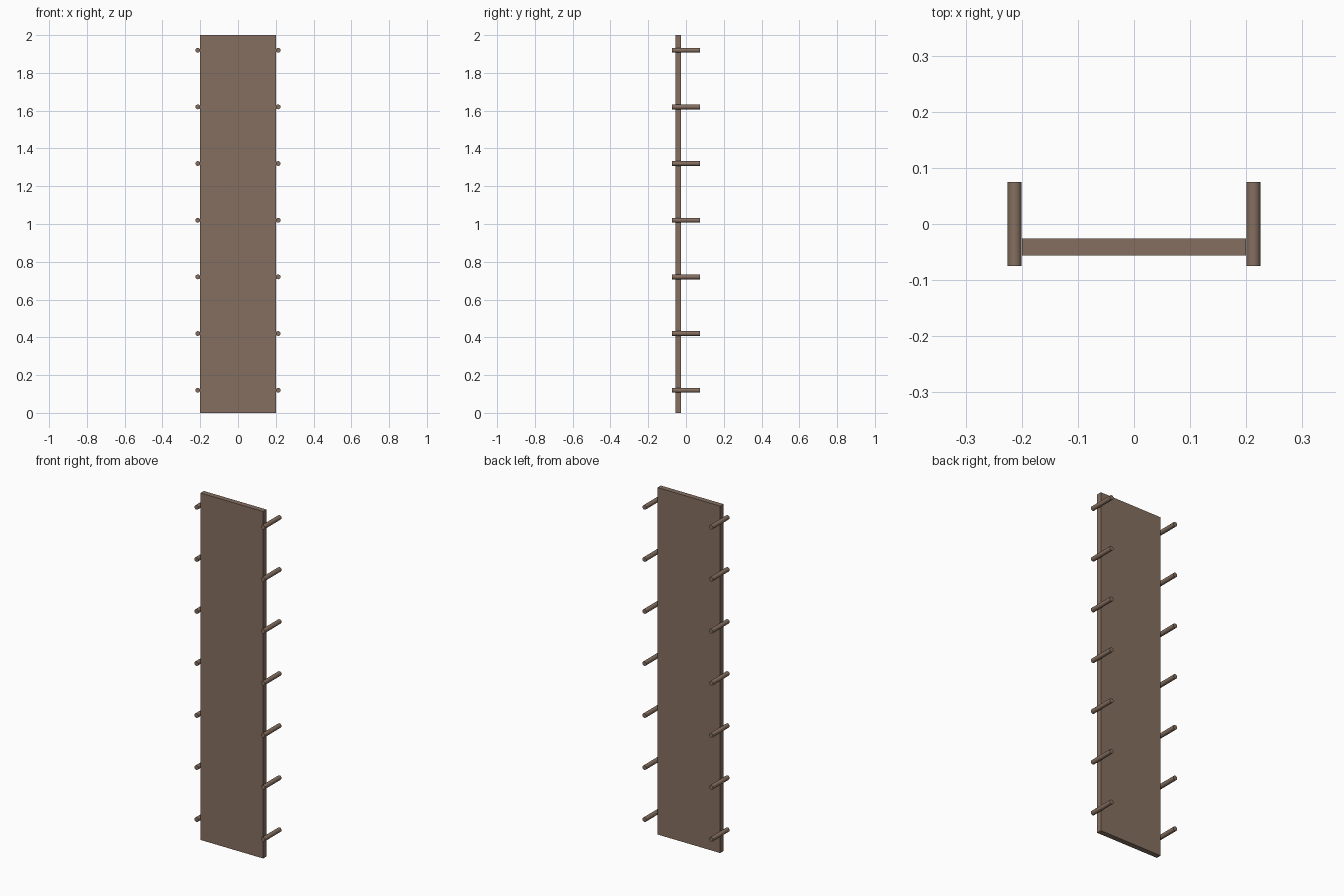
import bpy, math

if "Cube" in bpy.data.objects:
    bpy.data.objects.remove(bpy.data.objects["Cube"])

wood = bpy.data.materials.new("brown wood")
wood.diffuse_color = (0.235, 0.159, 0.117, 1)
wood.use_nodes = True
wood.node_tree.nodes["Principled BSDF"].inputs["Base Color"].default_value = wood.diffuse_color

# Tall flat board
bpy.ops.mesh.primitive_cube_add(size=1, location=(0, -0.041, 1))
board = bpy.context.object
board.name = "board"
board.scale = (0.4, 0.03, 2)
bpy.ops.object.transform_apply(location=False, rotation=False, scale=True)
board.data.materials.append(wood)


# Round peg running front to back, beside the board edge
def add_peg(side, row):
    bpy.ops.mesh.primitive_cylinder_add(
        vertices=20, radius=0.0127, depth=0.15,
        location=(side * 0.2128, 0, 0.12 + 0.3 * row),
        rotation=(math.pi / 2, 0, 0))
    peg = bpy.context.object
    peg.name = f"{'left' if side < 0 else 'right'}_peg_{row + 1}"
    peg.data.materials.append(wood)
    bpy.ops.object.shade_smooth_by_angle(angle=math.radians(35))


# Seven evenly spaced pegs on each side
for row in range(7):
    for side in (-1, 1):
        add_peg(side, row)
